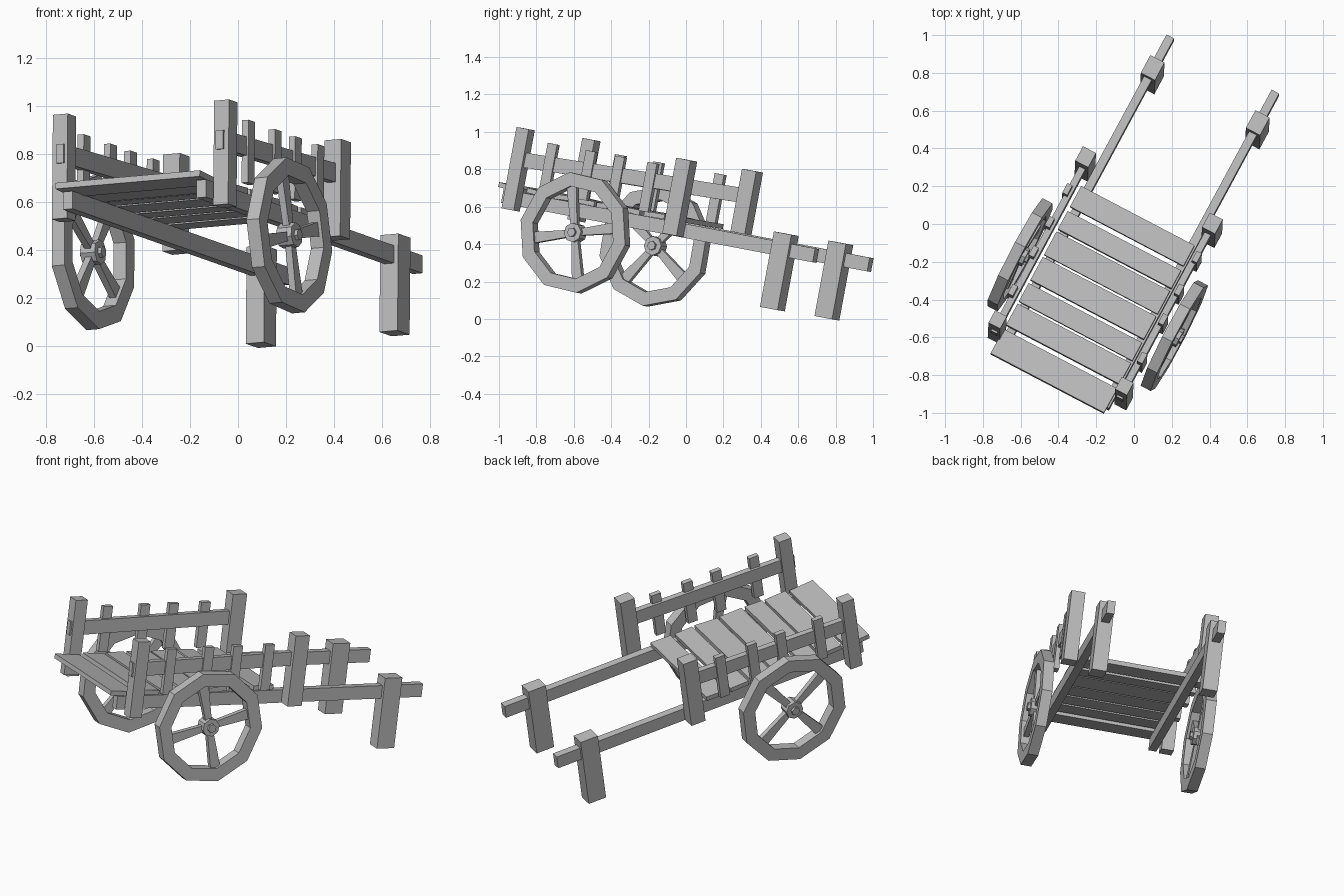
import bpy, bmesh, math
from mathutils import Matrix, Vector

cube = bpy.data.objects.get("Cube")
if cube:
    bpy.data.objects.remove(cube, do_unlink=True)

wood = bpy.data.materials.new("grey_wood")
wood.use_nodes = True
GREY = (0.5, 0.5, 0.5, 1)
wood.diffuse_color = GREY
wood.node_tree.nodes["Principled BSDF"].inputs["Base Color"].default_value = GREY

# Cart frame: x to the side, y along the shafts, z up; turned, nose down, slightly rolled
FRAME = (Matrix.Translation((0, 0, 0.5))
         @ Matrix.Rotation(math.radians(-28.4), 4, 'Z')
         @ Matrix.Rotation(math.radians(-9.5), 4, 'X')
         @ Matrix.Rotation(math.radians(-4.5), 4, 'Y'))
MID = 0.012


def finish(name, bm, local):
    bmesh.ops.recalc_face_normals(bm, faces=bm.faces)
    mesh = bpy.data.meshes.new(name)
    bm.to_mesh(mesh)
    bm.free()
    mesh.materials.append(wood)
    ob = bpy.data.objects.new(name, mesh)
    bpy.context.collection.objects.link(ob)
    ob.matrix_world = FRAME @ local
    return ob


def box(name, centre, size, rot=Matrix(), taper=1.0):
    """Box whose lower end is narrowed along y by taper."""
    bm = bmesh.new()
    bmesh.ops.create_cube(bm, size=1)
    for v in bm.verts:
        if v.co.z < 0:
            v.co.y *= taper
        v.co = Vector(c * s for c, s in zip(v.co, size))
    return finish(name, bm, Matrix.Translation(centre) @ rot)


def post(name, x, y, bottom, top, width, depth):
    box(name, (x, y, (bottom + top) / 2), (width, depth, top - bottom))


def ring(name, local, outer, inner, thick, sides):
    """Flat-sided wheel rim around the x axis, with one corner at the top."""
    bm = bmesh.new()
    loops = []
    for x, r in ((-1, inner), (1, inner), (1, outer), (-1, outer)):
        loops.append([bm.verts.new((x * thick / 2,
                                    r * math.sin(math.tau * i / sides),
                                    r * math.cos(math.tau * i / sides)))
                      for i in range(sides)])
    for k in range(4):
        a, b = loops[k], loops[(k + 1) % 4]
        for i in range(sides):
            j = (i + 1) % sides
            bm.faces.new((a[i], a[j], b[j], b[i]))
    finish(name, bm, local)


def drum(name, local, radius, length, sides):
    bm = bmesh.new()
    bmesh.ops.create_cone(bm, cap_ends=True, segments=sides, radius1=radius,
                          radius2=radius, depth=length)
    finish(name, bm, local @ Matrix.Rotation(math.pi / 2, 4, 'Y'))


def wheel(side, x, turn):
    local = (Matrix.Translation((x, -0.406, -0.145))
             @ Matrix.Rotation(math.radians(turn), 4, 'X'))
    ring(side + "_wheel_rim", local, 0.325, 0.25, 0.06, 10)
    drum(side + "_wheel_hub", local, 0.052, 0.07, 8)
    drum(side + "_wheel_pin", local, 0.025, 0.10, 6)
    for k in range(4):
        spin = Matrix.Rotation(k * math.pi / 2, 4, 'X')
        centre = local @ spin @ Vector((0, 0, 0.15))
        box(f"{side}_wheel_spoke_{k + 1}", centre, (0.03, 0.062, 0.23),
            local.to_3x3().to_4x4() @ spin, taper=0.6)


# Wheels
wheel("left", 0.459, 15.5)
wheel("right", -0.466, -35)

for side, s in (("left", 1), ("right", -1)):
    # Long shafts with a leg near the handle
    shaft_x = MID + s * 0.315
    box(side + "_shaft", (shaft_x, 0.02, -0.026), (0.045, 1.92, 0.075))
    post(side + "_handle_leg", shaft_x, 0.78, -0.35, 0.06, 0.085, 0.108)
    # Corner posts of the bed
    post(side + "_front_post", MID + s * 0.38, 0.14, -0.06, 0.35, 0.078, 0.088)
    post(side + "_rear_post", MID + s * 0.38, -0.853, -0.09, 0.352, 0.07, 0.075)
    # Side rail running through the rear post
    box(side + "_rail", (MID + s * 0.376, -0.385, 0.197), (0.036, 1.03, 0.08),
        Matrix.Rotation(math.radians(1.5), 4, 'X'))
    # Upright slats
    for k, y in enumerate((-0.05, -0.25, -0.43, -0.665)):
        post(f"{side}_slat_{k + 1}", MID + s * 0.388, y, 0.035, 0.30, 0.03, 0.058)

# Bed planks: (position, width, tilt in degrees)
PLANKS = ((-0.02, 0.125, 1), (-0.165, 0.11, -2), (-0.305, 0.14, 3), (-0.46, 0.14, -1),
          (-0.605, 0.11, 2), (-0.74, 0.13, -3), (-0.905, 0.15, -4))
for k, (y, width, tilt) in enumerate(PLANKS):
    box(f"bed_plank_{k + 1}", (0, y, 0.026), (0.68, width, 0.026),
        Matrix.Rotation(math.radians(tilt), 4, 'X'))
